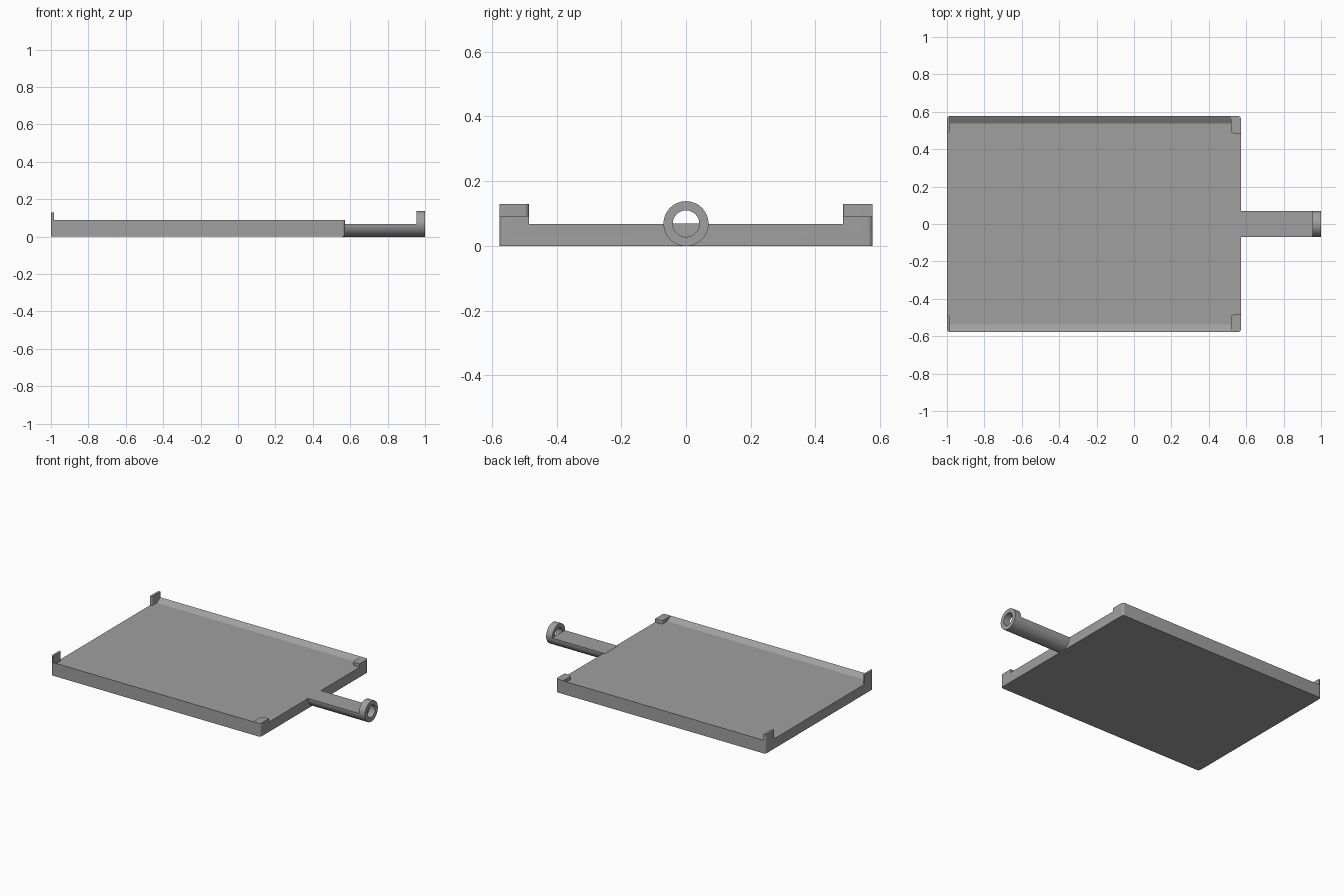
import bpy, bmesh, math
from mathutils import Vector

if "Cube" in bpy.data.objects:
    bpy.data.objects.remove(bpy.data.objects["Cube"])

X0, X1, Y = -1.0, 0.572, 0.577     # tray ends and half width
FLOOR, RIM, TAB = 0.067, 0.09, 0.13
R = 0.015                          # corner rounding

grey = bpy.data.materials.new("grey plastic")
grey.diffuse_color = (0.35, 0.35, 0.35, 1)
grey.use_nodes = True
grey.node_tree.nodes["Principled BSDF"].inputs["Base Color"].default_value = grey.diffuse_color


def finish(name, bm):
    bmesh.ops.recalc_face_normals(bm, faces=bm.faces)
    me = bpy.data.meshes.new(name)
    bm.to_mesh(me)
    bm.free()
    me.materials.append(grey)
    ob = bpy.data.objects.new(name, me)
    bpy.context.collection.objects.link(ob)
    bpy.ops.object.select_all(action='DESELECT')
    ob.select_set(True)
    bpy.context.view_layer.objects.active = ob
    return ob


def smooth():
    bpy.ops.object.shade_smooth_by_angle(angle=math.radians(30))


def prism(name, points, offset):
    """Extrude a closed outline of 3D points along an offset."""
    bm = bmesh.new()
    face = bm.faces.new([bm.verts.new(p) for p in points])
    ext = bmesh.ops.extrude_face_region(bm, geom=[face])
    verts = [v for v in ext["geom"] if isinstance(v, bmesh.types.BMVert)]
    bmesh.ops.translate(bm, vec=Vector(offset), verts=verts)
    return finish(name, bm)


def rounded(corners, z):
    """Outline from (x, y, radius) right-angled corners."""
    out = []
    for i, (x, y, r) in enumerate(corners):
        p = Vector((x, y, z))
        if r == 0:
            out.append(p)
            continue
        prev, nxt = corners[i - 1], corners[(i + 1) % len(corners)]
        a = (Vector((prev[0], prev[1], z)) - p).normalized() * r
        b = (Vector((nxt[0], nxt[1], z)) - p).normalized() * r
        for k in range(7):
            t = k / 6 * math.pi / 2
            out.append(p + a * (1 - math.sin(t)) + b * (1 - math.cos(t)))
    return out


# Tray: rounded slab with a sloped-side trough cut along its length
tray = prism("tray", rounded([(X0, -Y, R), (X1, -Y, R), (X1, Y, R), (X0, Y, R)], 0), (0, 0, RIM))
profile = [(-0.538, FLOOR), (0.538, FLOOR), (Y - 0.002, RIM), (Y - 0.002, 0.2),
           (-Y + 0.002, 0.2), (-Y + 0.002, RIM)]
cutter = prism("trough_cutter", [(-1.2, y, z) for y, z in profile], (2.4, 0, 0))
cutter.hide_render = True
cutter.hide_set(True)
cut = tray.modifiers.new("trough", 'BOOLEAN')
cut.operation, cut.solver, cut.object = 'DIFFERENCE', 'EXACT', cutter
bpy.context.view_layer.objects.active = tray
tray.select_set(True)
bpy.ops.object.modifier_apply(modifier="trough")
bpy.data.objects.remove(cutter)
smooth()

# Corner tabs: tall thin ones at the open end, low pads at the handle end
for side, s in (("front", -1), ("back", 1)):
    y0, y1 = s * 0.485, s * Y
    prism(side + "_tall_tab", rounded([(X0, y0, 0), (X0 + 0.0152, y0, 0.0145),
          (X0 + 0.0152, y1, 0), (X0, y1, R)], 0.05), (0, 0, TAB - 0.05))
    smooth()
    prism(side + "_low_pad", rounded([(X1, y0, 0), (X1 - 0.054, y0, R),
          (X1 - 0.054, y1, 0), (X1, y1, R)], 0.05), (0, 0, RIM - 0.05))
    smooth()

# Handle: half-round bar, flat side up
RO, RI, N = 0.0695, 0.041, 48
CZ = 0.0685
half = [(0.56, RO * math.cos(a), CZ + RO * math.sin(a))
        for a in (math.pi + math.pi * i / 24 for i in range(25))]
prism("handle", half, (0.958 - 0.56, 0, 0))
smooth()

# Ring at the end of the handle
bm = bmesh.new()
loops = []
for x, r in ((0.955, RO), (1.0, RO), (1.0, RI), (0.955, RI)):
    loops.append([bm.verts.new((x, r * math.cos(2 * math.pi * i / N),
                                CZ + r * math.sin(2 * math.pi * i / N))) for i in range(N)])
for j in range(4):
    a, b = loops[j], loops[(j + 1) % 4]
    for i in range(N):
        k = (i + 1) % N
        bm.faces.new((a[i], a[k], b[k], b[i]))
finish("handle_ring", bm)
smooth()
